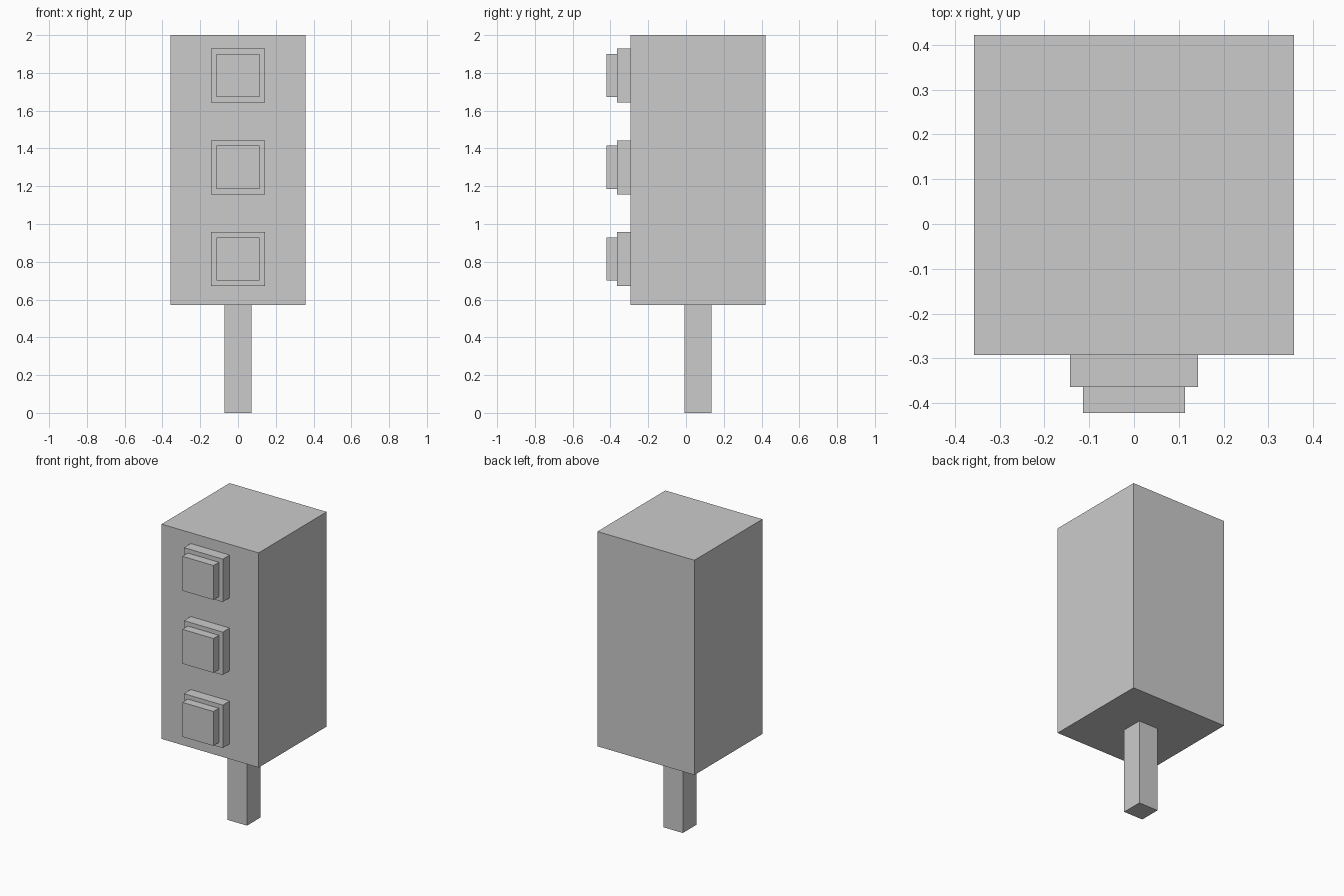
import bpy

if "Cube" in bpy.data.objects:
    bpy.data.objects.remove(bpy.data.objects["Cube"])


def box(name, x, y, z):
    """Box from (min, max) ranges on each axis."""
    bpy.ops.mesh.primitive_cube_add(size=1, location=[(a + b) / 2 for a, b in (x, y, z)])
    ob = bpy.context.object
    ob.name = name
    ob.scale = [b - a for a, b in (x, y, z)]
    bpy.ops.object.transform_apply(location=False, rotation=False, scale=True)
    return ob


U = 1 / 1.4                 # housing width
BACK = 0.59 * U
FRONT = BACK - U
MID_Y = (BACK + FRONT) / 2
BASE = 0.8 * U              # underside of the housing

# Signal housing and the pole below it
box("housing", (-U / 2, U / 2), (FRONT, BACK), (BASE, 2))
box("pole", (-0.1 * U, 0.1 * U), (MID_Y - 0.1 * U, MID_Y + 0.1 * U), (0, BASE))

# Three lamps, each a square bezel with a smaller lens in front
for i, label in enumerate(("bottom", "middle", "top")):
    z = 1.3 + (i - 1) * 0.68 * U
    bezel_front = FRONT - 0.1 * U
    for part, r, y in (("bezel", 0.2 * U, (bezel_front, FRONT)),
                       ("lens", 0.16 * U, (bezel_front - 0.08 * U, bezel_front))):
        box(f"{label}_{part}", (-r, r), y, (z - r, z + r))
